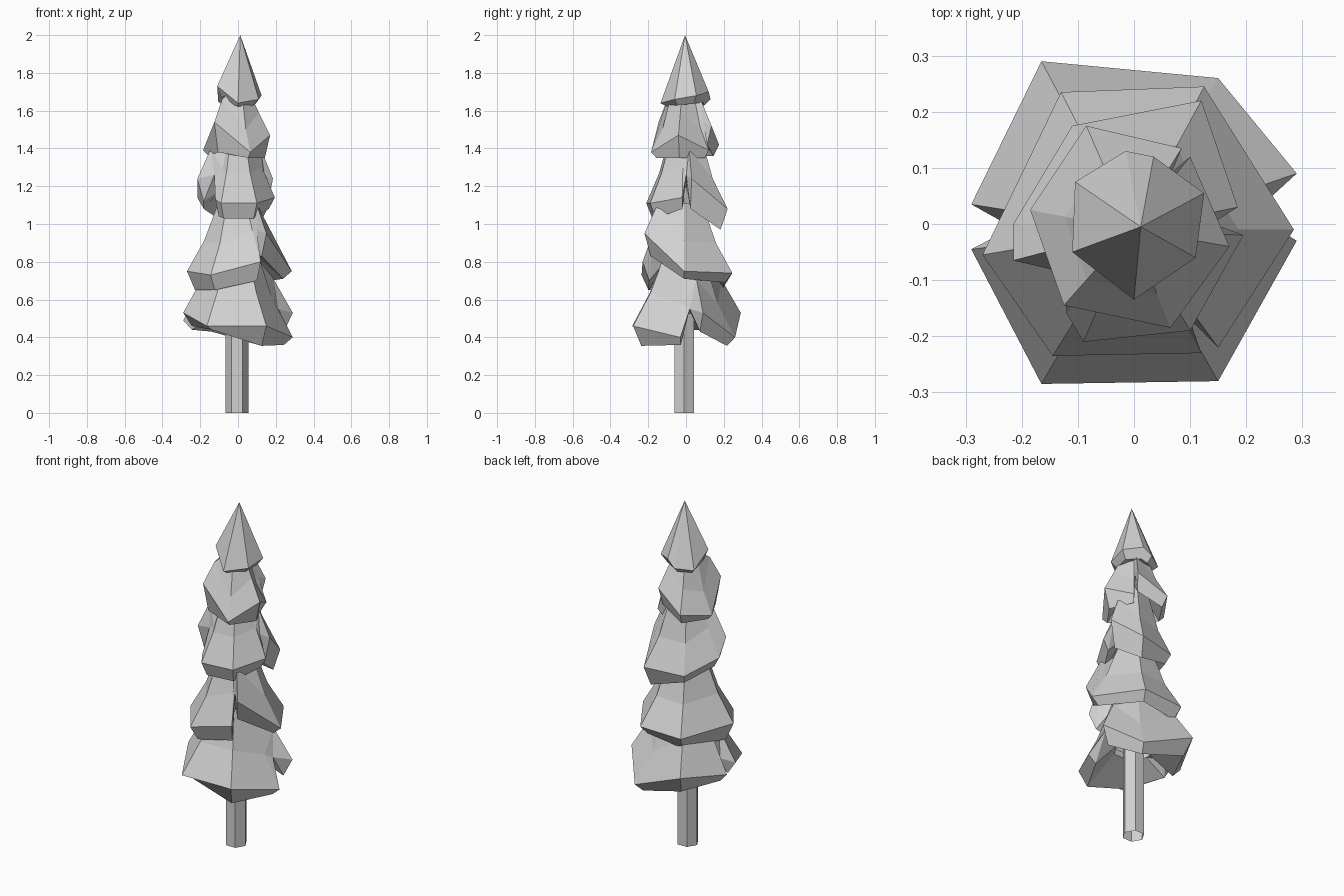
import bpy, bmesh
from math import cos, sin, pi
from mathutils import Vector

if "Cube" in bpy.data.objects:
    bpy.data.objects.remove(bpy.data.objects["Cube"])

grey = bpy.data.materials.new("plain_grey")
grey.use_nodes = True
grey.diffuse_color = (0.64, 0.64, 0.64, 1)
grey.node_tree.nodes["Principled BSDF"].inputs["Base Color"].default_value = (0.64, 0.64, 0.64, 1)

AXIS = Vector((-0.005, -0.01, 0))


def finish(bm, name):
    bmesh.ops.recalc_face_normals(bm, faces=bm.faces)
    mesh = bpy.data.meshes.new(name)
    bm.to_mesh(mesh)
    bm.free()
    mesh.materials.append(grey)
    obj = bpy.data.objects.new(name, mesh)
    bpy.context.collection.objects.link(obj)


def column(name, z0, r0, z1, r1):
    """Six-sided tapered column with open ends."""
    bm = bmesh.new()
    rings = [[bm.verts.new(AXIS + Vector((r * cos(i * pi / 3), r * sin(i * pi / 3), z)))
              for i in range(6)] for z, r in ((z0, r0), (z1, r1))]
    for i in range(6):
        j = (i + 1) % 6
        bm.faces.new((rings[0][i], rings[0][j], rings[1][j], rings[1][i]))
    finish(bm, name)


def tier(name, strips, size=1.0):
    """Skirt of branches swept along rim strips (x, y, rim height, underside height)."""
    heights = [p[2] for rim in strips for p in rim]
    mean = sum(heights) / len(heights)
    bm = bmesh.new()
    swept = []
    for rim in strips:
        loops = []
        for x, y, z, low in rim:
            out = Vector((x, y, 0)) - AXIS
            # Top, shoulder, rim, underside and inner edge of the branch
            section = [(0.38, mean + 0.33 * size), (0.66, z + 0.16 * size), (1, z),
                       (0.84, low), (0.35, mean + 0.05)]
            loops.append([bm.verts.new(AXIS + out * share + Vector((0, 0, height)))
                          for share, height in section])
        for a, b in zip(loops, loops[1:]):
            for k in range(5):
                m = (k + 1) % 5
                bm.faces.new((a[k], b[k], b[m], a[m]))
        swept.append(loops)
    # Notch where one strip ends and the next begins
    for i, loops in enumerate(swept):
        a, b = loops[-1], swept[(i + 1) % len(swept)][0]
        valley = AXIS + ((a[2].co + b[2].co) / 2 - AXIS) * 0.74
        valley.z = max(a[2].co.z, b[2].co.z) + 0.02
        v = bm.verts.new(valley)
        bm.faces.new((a[0], b[0], b[1], a[1]))
        bm.faces.new((a[4], b[4], b[0], a[0]))
        bm.faces.new((a[1], b[1], v))
        bm.faces.new((a[4], b[4], v))
        for end in (a, b):
            for k in (1, 2, 3):
                bm.faces.new((end[k], end[k + 1], v))
    finish(bm, name)


# Trunk and the hidden core joining the tiers
column("trunk", 0, 0.06, 0.62, 0.06)
column("core", 0.55, 0.1, 1.75, 0.055)

# Branch tiers, bottom to top
tier("bottom_branches", [
    [(0.29, -0.03, 0.4, 0.36), (0.15, -0.28, 0.46, 0.355), (-0.165, -0.285, 0.46, 0.44),
     (-0.29, -0.045, 0.53, 0.46)],
    [(-0.29, 0.035, 0.49, 0.44), (-0.165, 0.29, 0.53, 0.43), (0.15, 0.26, 0.4, 0.355),
     (0.29, 0.09, 0.53, 0.43)]], 1.1)
tier("lower_branches", [[
    (0.15, -0.22, 0.95, 0.83), (0.285, -0.01, 0.75, 0.71), (0.125, 0.245, 0.74, 0.69),
    (-0.13, 0.235, 0.73, 0.66), (-0.27, -0.055, 0.75, 0.65), (-0.145, -0.235, 0.73, 0.65),
    (0.12, -0.23, 0.8, 0.7)]])
tier("middle_branches", [
    [(-0.12, -0.16, 1.13, 1.04), (-0.09, -0.21, 1.11, 1.03), (0.1, -0.19, 1.11, 1.03),
     (0.195, -0.02, 1.14, 1.08)],
    [(0.185, 0.03, 1.24, 1.08), (0.12, 0.22, 1.08, 0.97), (-0.11, 0.175, 1.07, 1.02),
     (-0.215, 0, 1.14, 1.08), (-0.215, -0.065, 1.24, 1.12)]])
tier("upper_branches", [[
    (0.085, 0.135, 1.52, 1.42), (-0.085, 0.175, 1.42, 1.36), (-0.185, 0.025, 1.39, 1.36),
    (-0.125, -0.145, 1.54, 1.38), (0.065, -0.185, 1.38, 1.35), (0.17, -0.04, 1.47, 1.35),
    (0.1, 0.12, 1.39, 1.35)]], 0.75)

# Pointed crown with a shallow hollow underneath
crown = [(0, -0.135, 1.64), (0.11, -0.06, 1.66), (0.125, 0.055, 1.68), (0.035, 0.12, 1.7),
         (-0.015, 0.13, 1.66), (-0.105, 0.075, 1.65), (-0.11, -0.05, 1.73)]
bm = bmesh.new()
apex = bm.verts.new((0.012, -0.005, 2))
hollow = bm.verts.new((0, 0, 1.66))
rim = [bm.verts.new(p) for p in crown]
under = [bm.verts.new((x * 0.75, y * 0.75, 0.4 * z + 0.965)) for x, y, z in crown]
for i in range(len(rim)):
    j = (i + 1) % len(rim)
    bm.faces.new((rim[i], rim[j], apex))
    bm.faces.new((under[i], under[j], rim[j], rim[i]))
    bm.faces.new((under[j], under[i], hollow))
finish(bm, "crown")
